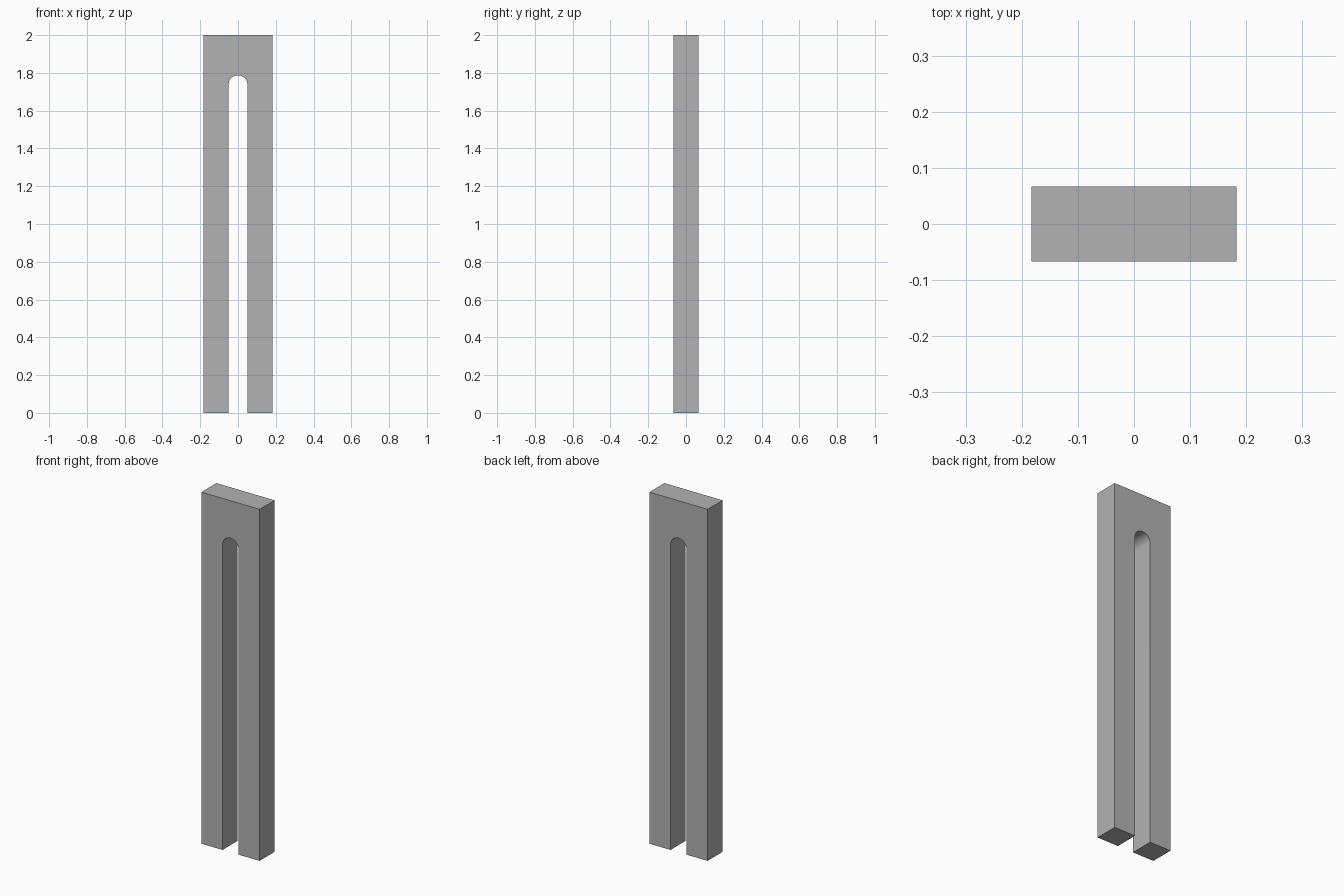
import bpy, bmesh
from math import pi, cos, sin, radians

if "Cube" in bpy.data.objects:
    bpy.data.objects.remove(bpy.data.objects["Cube"], do_unlink=True)

HALF_W, HALF_D, HEIGHT = 0.183, 0.067, 2.0
SLOT_R, SLOT_TOP = 0.05, 1.787
ARC_STEPS = 32

grey = bpy.data.materials.new("plain grey")
grey.use_nodes = True
colour = (0.45, 0.45, 0.45, 1)
grey.diffuse_color = colour
grey.node_tree.nodes["Principled BSDF"].inputs["Base Color"].default_value = colour

# Front outline: outer rectangle with a round-topped slot open at the bottom
centre = SLOT_TOP - SLOT_R
arc = [(SLOT_R * cos(pi * i / ARC_STEPS), centre + SLOT_R * sin(pi * i / ARC_STEPS))
       for i in range(ARC_STEPS + 1)]
outline = [(-SLOT_R, 0), (-HALF_W, 0), (-HALF_W, HEIGHT),
           (HALF_W, HEIGHT), (HALF_W, 0), (SLOT_R, 0)] + arc

# Extrude the outline through the depth
bm = bmesh.new()
face = bm.faces.new([bm.verts.new((x, -HALF_D, z)) for x, z in outline])
result = bmesh.ops.extrude_face_region(bm, geom=[face], use_keep_orig=True)
moved = [v for v in result["geom"] if isinstance(v, bmesh.types.BMVert)]
bmesh.ops.translate(bm, vec=(0, 2 * HALF_D, 0), verts=moved)
bmesh.ops.recalc_face_normals(bm, faces=bm.faces)

mesh = bpy.data.meshes.new("slotted_bar")
bm.to_mesh(mesh)
bm.free()
mesh.materials.append(grey)
bar = bpy.data.objects.new("slotted_bar", mesh)
bpy.context.collection.objects.link(bar)

# Smooth slot arch, sharp edges elsewhere
bpy.ops.object.select_all(action="DESELECT")
bar.select_set(True)
bpy.context.view_layer.objects.active = bar
bpy.ops.object.shade_smooth_by_angle(angle=radians(30))
